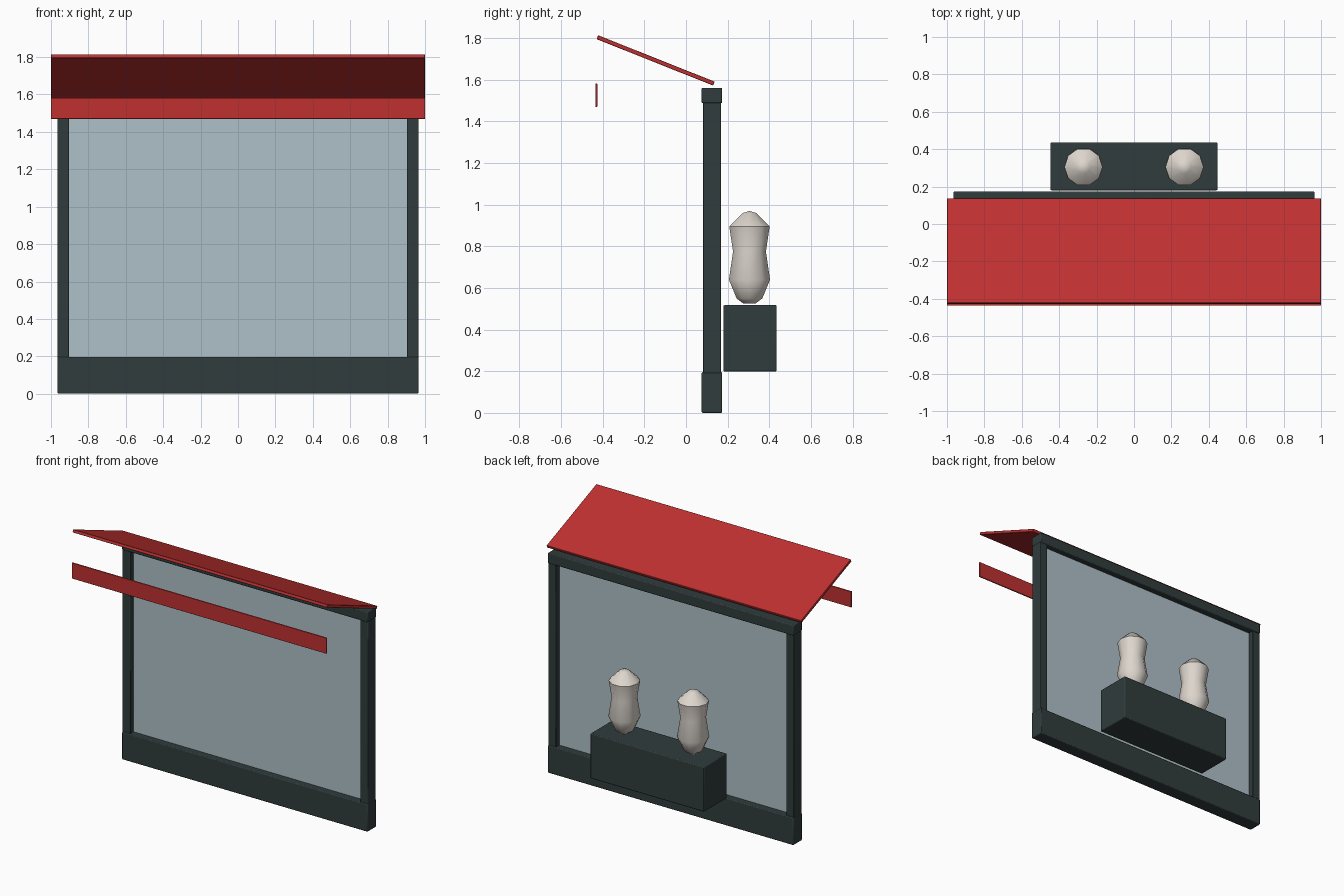
import bpy
import math
from mathutils import Vector

if "Cube" in bpy.data.objects:
    bpy.data.objects.remove(bpy.data.objects["Cube"], do_unlink=True)


def material(name, rgb):
    m = bpy.data.materials.new(name)
    m.use_nodes = True
    m.diffuse_color = (*rgb, 1)
    m.node_tree.nodes["Principled BSDF"].inputs["Base Color"].default_value = (*rgb, 1)
    return m


frame_paint = material("dark green grey", (0.03, 0.045, 0.045))
glass_tint = material("pale blue glass", (0.43, 0.53, 0.58))
canvas_red = material("awning red", (0.52, 0.03, 0.03))
plaster = material("warm white", (0.72, 0.67, 0.61))


def box(name, low, high, mat, bevel=0.0, tilt=0.0):
    """Box between two corners, with softened edges and an optional tilt about x."""
    low, high = Vector(low), Vector(high)
    bpy.ops.mesh.primitive_cube_add(size=1, location=(low + high) / 2)
    ob = bpy.context.object
    ob.name = name
    ob.scale = high - low
    bpy.ops.object.transform_apply(location=False, rotation=False, scale=True)
    ob.rotation_euler.x = tilt
    ob.data.materials.append(mat)
    if bevel:
        mod = ob.modifiers.new("soft edges", "BEVEL")
        mod.width = bevel
        mod.segments = 2
        bpy.ops.object.shade_smooth_by_angle(angle=math.radians(35))
    return ob


# Window frame
box("sill", (-0.965, 0.075, 0), (0.965, 0.174, 0.196), frame_paint, 0.006)
box("header", (-0.965, 0.075, 1.488), (0.965, 0.174, 1.562), frame_paint, 0.006)
for side, name in ((-1, "right_post"), (1, "left_post")):
    x0, x1 = sorted((side * 0.904, side * 0.965))
    box(name, (x0, 0.081, 0.19), (x1, 0.168, 1.492), frame_paint, 0.004)
box("window_pane", (-0.91, 0.119, 0.19), (0.91, 0.129, 1.495), glass_tint)

# Sloping awning and its hanging valance
front, back = Vector((0, -0.426, 1.805)), Vector((0, 0.134, 1.582))
run = back - front
mid = (front + back) / 2
half = Vector((1, run.length / 2, 0.01))
box("awning", mid - half, mid + half, canvas_red, 0.003, math.atan2(run.z, run.y))
box("valance", (-1, -0.436, 1.47), (1, -0.426, 1.582), canvas_red, 0.002)

# Display plinth behind the glass
box("plinth", (-0.447, 0.18, 0.199), (0.447, 0.436, 0.518), frame_paint, 0.006)

# Turned busts, as (radius, height) profiles
PROFILE = [(0.03, 0.525), (0.065, 0.55), (0.104, 0.64), (0.083, 0.775),
           (0.102, 0.895), (0.035, 0.96)]
SIDES = 10


def bust(name, x):
    verts = [(r * math.cos(math.tau * i / SIDES), r * math.sin(math.tau * i / SIDES), z)
             for r, z in PROFILE for i in range(SIDES)]
    faces = []
    for ring in range(len(PROFILE) - 1):
        a, b = ring * SIDES, (ring + 1) * SIDES
        for i in range(SIDES):
            j = (i + 1) % SIDES
            faces.append((a + i, a + j, b + j, b + i))
    # Closed base and a low pointed crown
    faces.append(tuple(reversed(range(SIDES))))
    verts.append((0, 0, 0.97))
    top = (len(PROFILE) - 1) * SIDES
    faces += [(top + i, top + (i + 1) % SIDES, len(verts) - 1) for i in range(SIDES)]
    mesh = bpy.data.meshes.new(name)
    mesh.from_pydata(verts, [], faces)
    mesh.materials.append(plaster)
    ob = bpy.data.objects.new(name, mesh)
    ob.location = (x, 0.305, 0)
    bpy.context.collection.objects.link(ob)
    bpy.ops.object.select_all(action="DESELECT")
    ob.select_set(True)
    bpy.context.view_layer.objects.active = ob
    bpy.ops.object.shade_smooth_by_angle(angle=math.radians(45))


bust("right_bust", -0.27)
bust("left_bust", 0.27)
